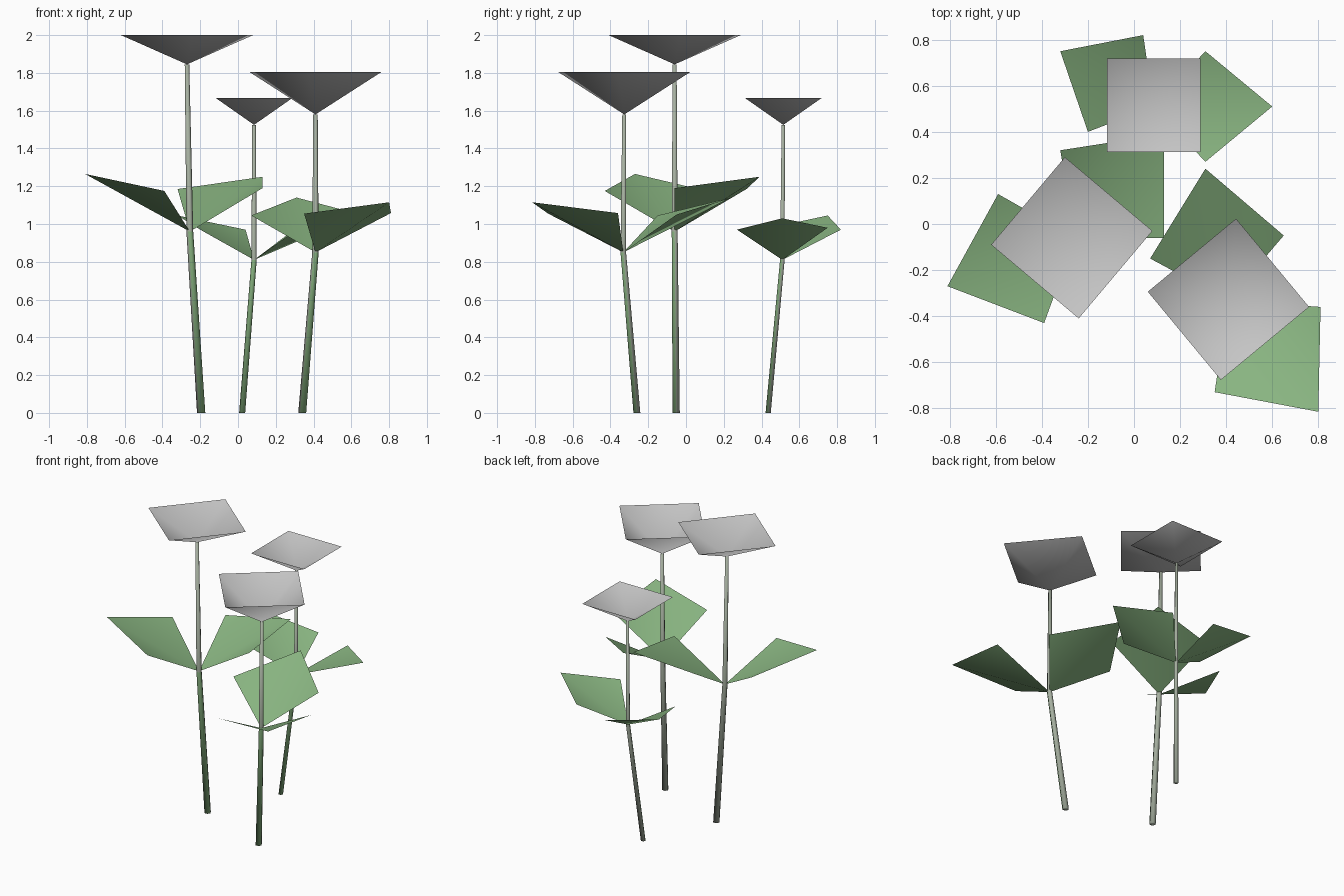
import bpy, bmesh
from math import cos, sin, pi
from mathutils import Vector

cube = bpy.data.objects.get("Cube")
if cube:
    bpy.data.objects.remove(cube, do_unlink=True)


def material(name, colour):
    m = bpy.data.materials.new(name)
    m.use_nodes = True
    m.diffuse_color = (*colour, 1)
    m.node_tree.nodes["Principled BSDF"].inputs["Base Color"].default_value = (*colour, 1)
    return m


PETAL = material("pale grey petal", (0.56, 0.56, 0.56))
LEAF = material("leaf green", (0.25, 0.46, 0.22))
STEM = material("grey green stem", (0.38, 0.43, 0.35))


def mesh_object(name, bm, mats, smooth=True):
    me = bpy.data.meshes.new(name)
    bm.to_mesh(me)
    bm.free()
    for m in mats:
        me.materials.append(m)
    for p in me.polygons:
        p.use_smooth = smooth
    ob = bpy.data.objects.new(name, me)
    bpy.context.collection.objects.link(ob)
    return ob


# Tapered stem with one bend; the lower part is green on the side it faces
def stem(name, points, radii, green_side, sides=6):
    bm = bmesh.new()
    rings = []
    for p, r in zip(points, radii):
        rings.append([bm.verts.new(Vector(p) + Vector((r * cos(a), r * sin(a), 0)))
                      for a in (2 * pi * i / sides for i in range(sides))])
    for level, (low, high) in enumerate(zip(rings, rings[1:])):
        for i in range(sides):
            j = (i + 1) % sides
            f = bm.faces.new((low[i], low[j], high[j], high[i]))
            f.normal_update()
            if level == 0 and f.normal.dot(Vector(green_side)) > 0.3:
                f.material_index = 1
    bm.faces.new(rings[0][::-1])
    bm.faces.new(rings[-1])
    mesh_object(name, bm, [STEM, LEAF])


# Open four-sided cup: thin sheet rising from the stem tip to a square rim
def flower(name, apex, rim_z, corner):
    bm = bmesh.new()
    tip = bm.verts.new(apex)
    dx, dy = corner
    rim = []
    for _ in range(4):
        rim.append(bm.verts.new((apex[0] + dx, apex[1] + dy, rim_z)))
        dx, dy = -dy, dx
    for i in range(4):
        bm.faces.new((tip, rim[i], rim[(i + 1) % 4]))
    mesh_object(name, bm, [PETAL])


# Four-cornered leaf sheet folded along its midrib
def leaf(name, base, right, tip, left):
    bm = bmesh.new()
    b, r, t, l = [bm.verts.new(p) for p in (base, right, tip, left)]
    bm.faces.new((b, r, t))
    bm.faces.new((b, t, l))
    mesh_object(name, bm, [LEAF])


# Each plant: foot, bend and top of stem, stem radii, green side, rim, leaves
plants = {
    "tall": dict(
        path=[(-0.195, -0.052, 0), (-0.255, -0.06, 0.96), (-0.27, -0.06, 1.845)],
        radii=(0.022, 0.018, 0.012), green=(0.6, -0.8, 0), rim=2.0, corner=(0.35, 0.03),
        leaves=[((-0.39, -0.43, 1.175), (-0.81, -0.27, 1.265), (-0.59, 0.13, 1.17)),
                ((0.13, -0.06, 1.19), (0.13, 0.39, 1.25), (-0.32, 0.32, 1.185))]),
    "front": dict(
        path=[(0.34, -0.26, 0), (0.41, -0.332, 0.85), (0.41, -0.327, 1.58)],
        radii=(0.021, 0.017, 0.012), green=(0.5, -0.9, 0), rim=1.805, corner=(0.35, -0.033),
        leaves=[((0.35, -0.73, 1.055), (0.80, -0.815, 1.115), (0.81, -0.36, 1.058)),
                ((0.65, -0.05, 1.05), (0.31, 0.24, 1.14), (0.07, -0.15, 1.045))]),
    "back": dict(
        path=[(0.022, 0.435, 0), (0.085, 0.51, 0.81), (0.085, 0.515, 1.525)],
        radii=(0.016, 0.014, 0.010), green=(0, -1, 0), rim=1.667, corner=(0.203, 0.203),
        leaves=[((0.31, 0.27, 0.97), (0.60, 0.51, 1.03), (0.31, 0.75, 0.98)),
                ((0.04, 0.82, 0.97), (-0.32, 0.75, 1.045), (-0.20, 0.40, 0.97))]),
}

for name, p in plants.items():
    stem(name + "_stem", p["path"], p["radii"], p["green"])
    flower(name + "_flower", p["path"][2], p["rim"], p["corner"])
    for i, (right, tip, left) in enumerate(p["leaves"], 1):
        leaf(f"{name}_leaf_{i}", p["path"][1], right, tip, left)

# Flower rims: turn the open sheets so their upper sides face outward
for ob in bpy.context.collection.objects:
    if ob.type == "MESH" and "_flower" in ob.name and ob.data.polygons[0].normal.z < 0:
        ob.data.flip_normals()
